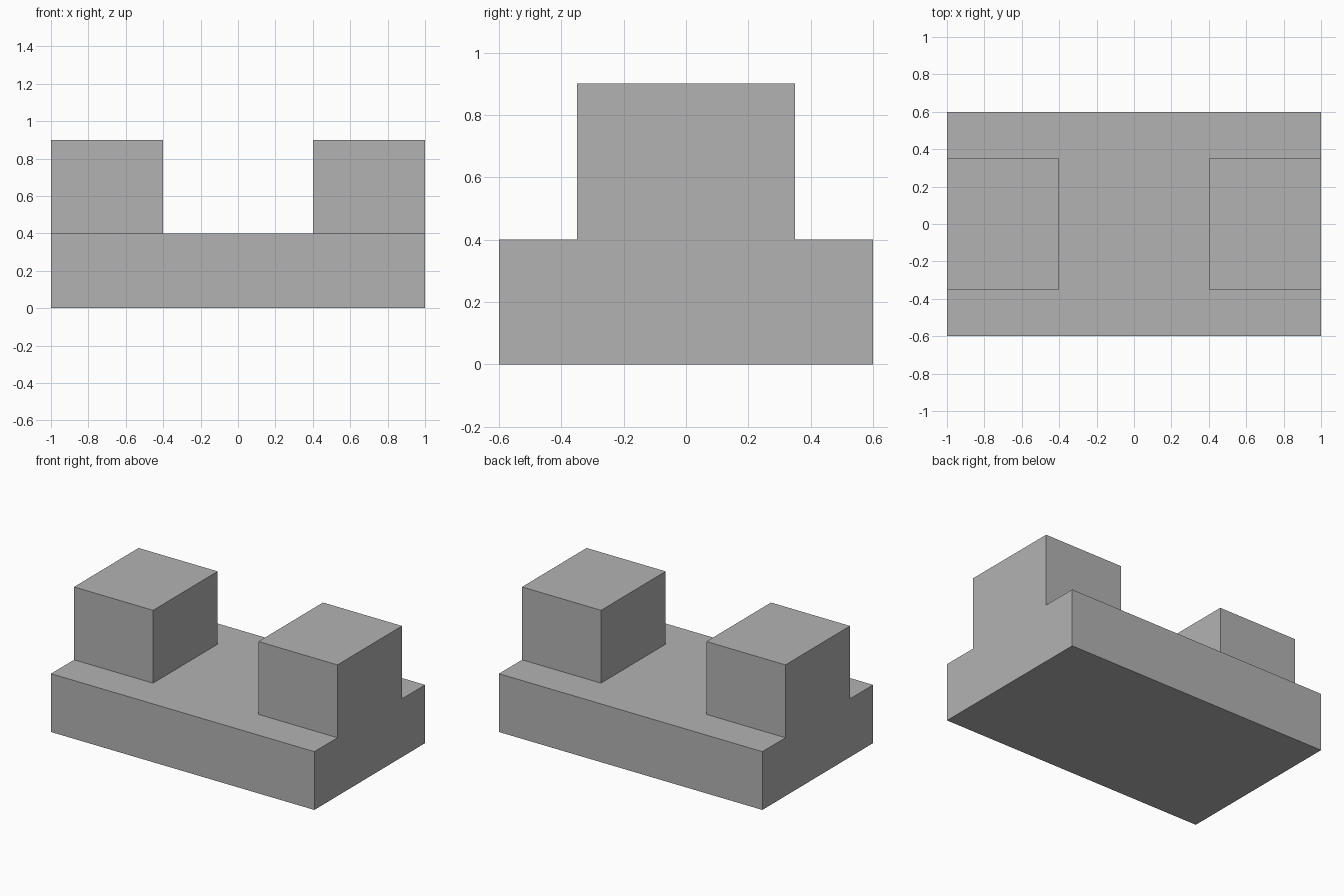
import bpy
import bmesh
from mathutils import Matrix, Vector

cube = bpy.data.objects.get("Cube")
if cube:
    bpy.data.objects.remove(cube, do_unlink=True)

# Single flat grey
grey = bpy.data.materials.new("mid_grey")
grey.use_nodes = True
colour = (0.45, 0.45, 0.45, 1)
grey.diffuse_color = colour
grey.node_tree.nodes["Principled BSDF"].inputs["Base Color"].default_value = colour


def add_block(name, size, centre_x, bottom):
    """Box of the given size, resting at height bottom."""
    bm = bmesh.new()
    centre = Vector((centre_x, 0, bottom + size[2] / 2))
    matrix = Matrix.Translation(centre) @ Matrix.Diagonal((*size, 1))
    bmesh.ops.create_cube(bm, size=1, matrix=matrix)
    mesh = bpy.data.meshes.new(name)
    bm.to_mesh(mesh)
    bm.free()
    mesh.materials.append(grey)
    obj = bpy.data.objects.new(name, mesh)
    bpy.context.collection.objects.link(obj)
    return obj


# Base slab
base_height = 0.4
add_block("base", (2, 1.2, base_height), 0, 0)

# Two upright blocks, flush with the ends of the base
for name, side in (("left_block", 1), ("right_block", -1)):
    add_block(name, (0.6, 0.7, 0.5), side * 0.7, base_height)
